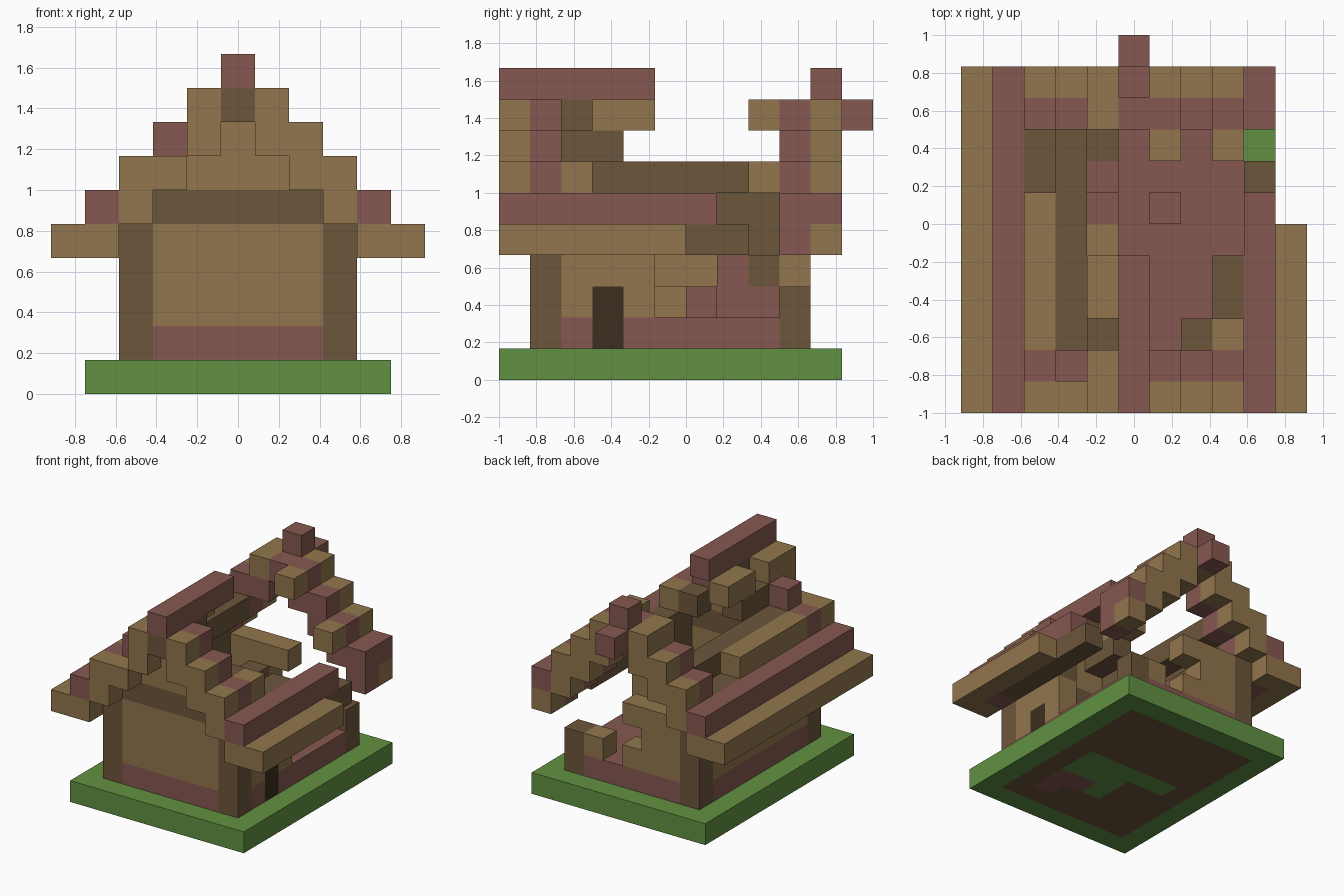
import bpy, bmesh
from mathutils import Vector

U = 1 / 6  # block size

old = bpy.data.objects.get("Cube")
if old:
    bpy.data.objects.remove(old, do_unlink=True)

COLOURS = {
    "tan": (0.285, 0.182, 0.074),
    "brown": (0.15, 0.092, 0.043),
    "red": (0.24, 0.098, 0.082),
    "green": (0.12, 0.285, 0.054),
    "dark": (0.047, 0.027, 0.014),
}
names = list(COLOURS)
materials = []
for name, rgb in COLOURS.items():
    mat = bpy.data.materials.new(name + " block")
    mat.use_nodes = True
    mat.diffuse_color = (*rgb, 1)
    mat.node_tree.nodes["Principled BSDF"].inputs["Base Color"].default_value = (*rgb, 1)
    materials.append(mat)

cells = {}  # (i, j, k) -> (part, colour)


def span(v):
    return range(v[0], v[1] + 1) if isinstance(v, tuple) else (v if isinstance(v, list) else [v])


def fill(part, colour, i, j, k):
    """Fill a block range; later calls replace earlier ones."""
    for a in span(i):
        for b in span(j):
            for c in span(k):
                col = colour(b) if callable(colour) else colour
                cells[a, b, c] = (part, col)


# ground with packed floor
fill("ground", "green", (-4, 4), (0, 10), 0)
fill("ground", "brown", (-3, 3), (1, 9), 0)
fill("ground", "green", (0, 2), (4, 5), 0)
fill("ground", "green", (-2, -1), 5, 0)
fill("ground", "green", 0, 3, 0)
fill("ground", "red", (1, 2), 3, 0)
fill("ground", "red", 2, 2, 0)
fill("foundation", "red", (-3, 3), (1, 9), 1)

# walls
fill("left_wall", "tan", -3, (2, 8), (2, 3))
fill("left_wall", "brown", -3, (2, 8), 4)
fill("right_wall", "tan", 3, (2, 4), (2, 3))
fill("right_wall", "brown", 3, (2, 4), 4)
fill("door", "dark", 3, 3, (1, 2))
fill("front_wall", "tan", (-2, 2), 1, (2, 4))
fill("front_gable", "brown", (-2, 2), 1, 5)
fill("front_gable", "tan", (-1, 1), 1, 6)
fill("front_gable", "tan", 0, 1, 7)
fill("back_wall", "tan", (-2, -1), 9, (2, 4))
fill("back_wall", "tan", 0, 9, [2, 4])
fill("back_wall", "tan", 2, 9, 2)

# corner posts, one broken off
for i, j, top in ((-3, 1, 4), (3, 1, 4), (-3, 9, 4), (3, 9, 2)):
    fill("corner_posts", "brown", i, j, (1, top))

# rubble inside
fill("hearth", "red", -1, (6, 8), 2)
fill("hearth", "red", -1, 7, 3)
fill("hearth", "brown", -1, 8, 3)
fill("rubble", "red", 1, 6, 2)
fill("rubble", "tan", -1, 5, 2)


def lining(j):
    return "tan" if j in (0, 10) else "red" if j in (1, 9) else "brown"


def shingle(j):
    return "red" if j in (1, 9) else "tan"


# roof: outer steps and the lining beside each, with gaps where it collapsed
ALL = list(range(11))
ENDS = [0, 1, 9, 10]
OUTER = {
    -5: ALL, -4: ALL, -3: ALL[:7] + [9, 10], -2: [1, 9, 10], -1: [0, 1, 3, 4, 9, 10],
    1: ENDS + [8], 2: ENDS, 3: ENDS + [2, 8], 4: ALL[:7] + [9, 10], 5: ALL[:6],
}
INNER = {
    -4: ALL, -3: ALL, -2: ALL, -1: ALL[:4] + [9, 10],
    1: ENDS, 2: ENDS + [2], 3: ALL[:5] + [9, 10], 4: ALL[:8] + [9, 10],
}
for i, rows in INNER.items():
    fill("roof_lining", lining, i, rows, 8 - abs(i))
for i, rows in OUTER.items():
    colour = {1: shingle, 2: shingle, 3: shingle, 4: "red", 5: "tan"}[abs(i)]
    if i == -1:
        colour = "tan"
    fill("roof_steps", colour, i, rows, 9 - abs(i))

# ridge
fill("ridge", "red", 0, ALL[:5] + [10], 9)
fill("ridge", "brown", 0, (0, 2), 8)
fill("ridge", "red", 0, [9, 11], 8)
fill("ridge", "tan", 0, 10, 8)


def build(part):
    """Make one mesh from the exposed block faces of a part."""
    bm = bmesh.new()
    for cell, (owner, colour) in cells.items():
        if owner != part:
            continue
        centre = Vector((cell[0], cell[1] - 5.5, cell[2] + 0.5))
        for axis in range(3):
            for sign in (-1, 1):
                near = list(cell)
                near[axis] += sign
                if tuple(near) in cells:
                    continue
                n, u, v = Vector(), Vector(), Vector()
                n[axis] = sign * 0.5
                u[(axis + 1) % 3] = 0.5
                v[(axis + 2) % 3] = 0.5 * sign
                corners = (n - u - v, n + u - v, n + u + v, n - u + v)
                face = bm.faces.new([bm.verts.new((centre + c) * U) for c in corners])
                face.material_index = names.index(colour)
    bmesh.ops.remove_doubles(bm, verts=bm.verts, dist=0.001)
    mesh = bpy.data.meshes.new(part)
    for mat in materials:
        mesh.materials.append(mat)
    bm.to_mesh(mesh)
    bm.free()
    bpy.context.collection.objects.link(bpy.data.objects.new(part, mesh))


for part in sorted({owner for owner, _ in cells.values()}):
    build(part)
